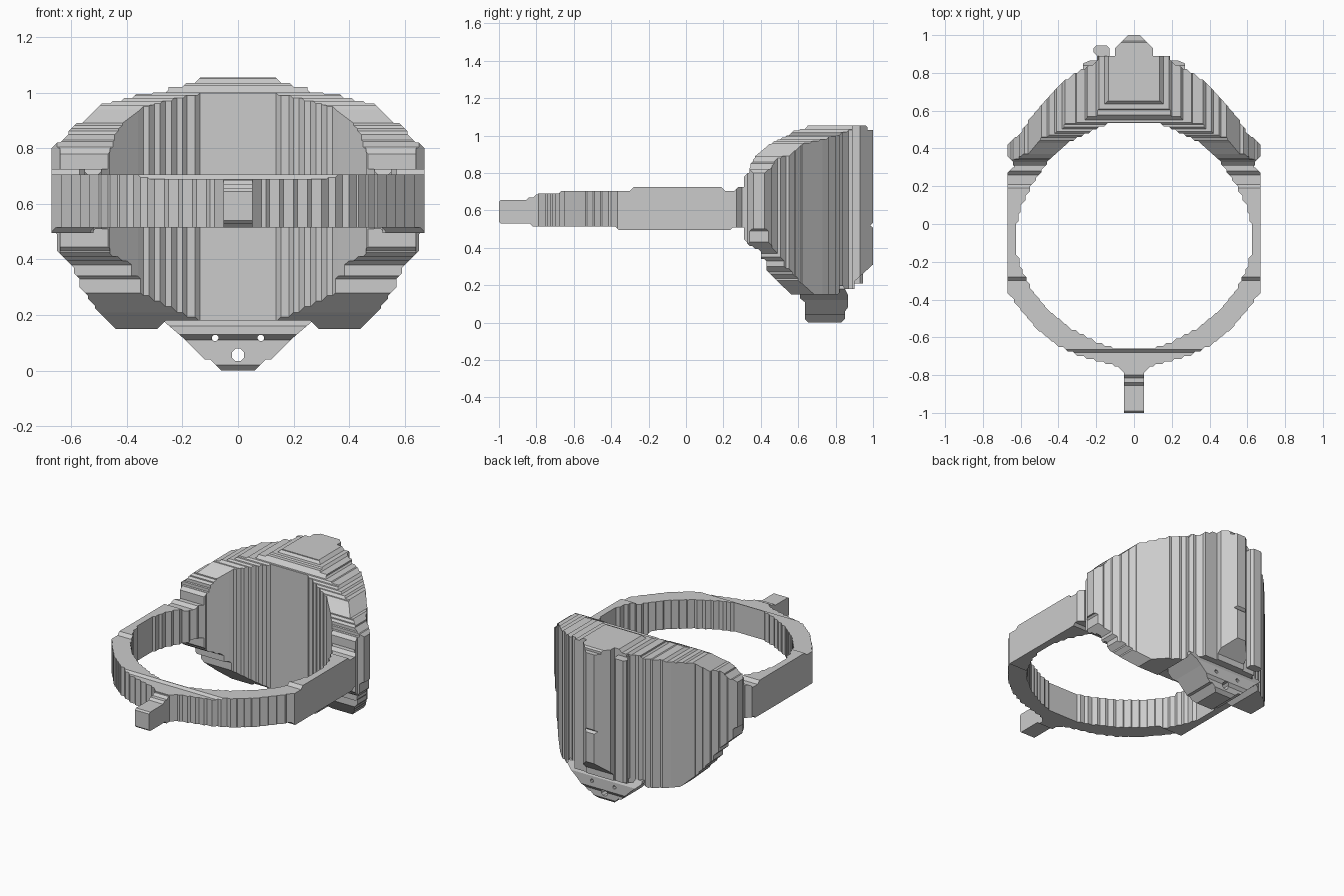
import bpy, bmesh, math

if "Cube" in bpy.data.objects:
    bpy.data.objects.remove(bpy.data.objects["Cube"])

grey = bpy.data.materials.new("matte_grey")
grey.diffuse_color = (0.6, 0.6, 0.6, 1)
grey.use_nodes = True
grey.node_tree.nodes["Principled BSDF"].inputs["Base Color"].default_value = grey.diffuse_color


def prism(name, pts, axis, lo, hi):
    """Extrude a 2D outline along x, y or z."""
    place = {"x": lambda a, b, t: (t, a, b),
             "y": lambda a, b, t: (a, t, b),
             "z": lambda a, b, t: (a, b, t)}[axis]
    bm = bmesh.new()
    low = [bm.verts.new(place(a, b, lo)) for a, b in pts]
    high = [bm.verts.new(place(a, b, hi)) for a, b in pts]
    bm.faces.new(low)
    bm.faces.new(high[::-1])
    n = len(pts)
    for i in range(n):
        j = (i + 1) % n
        bm.faces.new((low[i], high[i], high[j], low[j]))
    bmesh.ops.recalc_face_normals(bm, faces=bm.faces)
    me = bpy.data.meshes.new(name)
    bm.to_mesh(me)
    bm.free()
    me.materials.append(grey)
    ob = bpy.data.objects.new(name, me)
    bpy.context.collection.objects.link(ob)
    return ob


def stair(pts, size=0.05):
    """Turn sloped runs into steps: a straight tread, then a 45 degree chamfer."""
    out = []
    for (ax, ay), (bx, by) in zip(pts, pts[1:]):
        dx, dy = bx - ax, by - ay
        n = max(1, round(math.hypot(dx, dy) / size)) if abs(dx * dy) > 1e-6 else 1
        sx, sy = dx / n, dy / n
        m = min(abs(sx), abs(sy))
        for i in range(n):
            x, y = ax + sx * i, ay + sy * i
            out.append((x, y))
            if 0.004 < m and abs(abs(sx) - abs(sy)) > 0.004:
                out.append((x + sx - math.copysign(m, sx),
                            y + sy - math.copysign(m, sy)))
    return out + [pts[-1]]


def mirrored(half):
    """Close a right-hand half outline that starts and ends on the centre line."""
    return half + [(-x, y) for x, y in half[-2:0:-1]]


def combine(ob, *cuts):
    """Apply boolean (operation, cutter) pairs and remove the cutters."""
    for op, cutter in cuts:
        mod = ob.modifiers.new(op.lower(), "BOOLEAN")
        mod.operation, mod.object, mod.solver = op, cutter, "EXACT"
    dg = bpy.context.evaluated_depsgraph_get()
    dg.update()
    me = bpy.data.meshes.new_from_object(ob.evaluated_get(dg))
    ob.modifiers.clear()
    ob.data = me
    for _, cutter in cuts:
        bpy.data.objects.remove(cutter)
    return ob


def opening():
    """Round stepped opening shared by the band and the face shell."""
    half = [(0, .535), (.11, .535), (.2, .5), (.36, .42), (.46, .33), (.55, .2),
            (.6, .1), (.625, 0), (.625, -.12), (.59, -.24), (.53, -.36),
            (.44, -.47), (.33, -.56), (.2, -.63), (.11, -.66), (0, -.66)]
    return prism("opening_cutter", mirrored(stair(half)), "z", -.3, 1.4)


def round_hole(x, z, r):
    ring = [(x + r * math.cos(math.tau * (i + .5) / 8),
             z + r * math.sin(math.tau * (i + .5) / 8)) for i in range(8)]
    return prism("hole_cutter", ring, "y", .4, 1.2)


# Face shell: plan, front and side outlines intersected
plan = [(0, 1), (.03, 1), (.10, .93), (.10, .89), (.19, .89), (.22, .84), (.3, .8),
        (.4, .73), (.5, .62), (.56, .55), (.62, .46), (.67, .42), (.67, .36),
        (.64, .33), (.64, .27), (0, .27)]
front = [(0, 1.055), (.135, 1.055), (.155, 1.035), (.185, 1.035), (.2, 1.02),
         (.25, 1.02), (.26, 1.0), (.31, .995), (.38, .98), (.46, .96), (.52, .93),
         (.56, .89), (.61, .86), (.64, .82), (.67, .8), (.67, .5), (.65, .49),
         (.65, .43), (.59, .37), (.57, .33), (.54, .27), (.49, .2), (.44, .15),
         (.31, .15), (.26, .18), (0, .18)]
side = stair([(.31, .45), (.34, .41), (.4, .38), (.4, .34), (.43, .33), (.43, .28),
              (.5, .21), (.57, .145), (.6, .14), (.84, .14), (.9, .18), (.9, .22),
              (1.01, .32), (1.01, 1.03), (.97, 1.03), (.96, 1.055), (.65, 1.055),
              (.635, 1.035), (.57, 1.02), (.55, 1.0), (.48, .97), (.43, .94),
              (.37, .89), (.345, .85), (.335, .8), (.31, .78)], .03)
combine(prism("face_shell", mirrored(stair(plan)), "z", -.1, 1.2),
        ("INTERSECT", prism("front_cutter", mirrored(stair(front)), "y", .1, 1.2)),
        ("INTERSECT", prism("side_cutter", side, "x", -.8, .8)),
        ("DIFFERENCE", opening()),
        ("DIFFERENCE", prism("slot_cutter", [(.985, .52), (1.02, .49), (1.02, .55)],
                             "x", -.1, .1)))

# Small upright tab beside the centre ridge
prism("side_tab", [(-.13, .85), (-.13, .93), (-.145, .945), (-.2, .945), (-.215, .93),
                   (-.215, .91), (-.195, .89), (-.195, .85)], "z", .21, 1.015)

# Pointed chin with three holes
chin_side = [(.61, .13), (.635, .11), (.635, .02), (.655, 0), (.83, 0), (.85, .02),
             (.85, .06), (.865, .08), (.865, .15), (.84, .2), (.66, .2), (.61, .16)]
chin_front = [(0, .2), (.27, .2), (.27, .18), (.2, .12), (.18, .1), (.12, .04),
              (.1, .04), (.06, 0), (0, 0)]
combine(prism("chin", chin_side, "x", -.5, .5),
        ("INTERSECT", prism("chin_cutter", mirrored(chin_front), "y", .4, 1.2)),
        ("DIFFERENCE", round_hole(0, .057, .024)),
        ("DIFFERENCE", round_hole(.082, .118, .012)),
        ("DIFFERENCE", round_hole(-.082, .118, .012)))

# Head band: ring plan trimmed to its stepped height
band = [(0, .37), (.635, .37), (.635, .3), (.67, .27), (.67, -.35), (.6, -.45),
        (.5, -.57), (.4, -.65), (.3, -.70), (.1, -.755), (.05, -.79), (0, -.79)]
band_side = [(-.85, .69), (-.68, .69), (-.665, .705), (-.3, .705), (-.28, .725),
             (.19, .725), (.21, .705), (.26, .705), (.28, .725), (.4, .725),
             (.4, .51), (.25, .51), (.235, .495), (-.36, .495), (-.38, .515),
             (-.85, .515)]
combine(prism("head_band", mirrored(stair(band)), "z", .3, .9),
        ("INTERSECT", prism("height_cutter", band_side, "x", -.8, .8)),
        ("DIFFERENCE", opening()))

# Rear peg
prism("rear_peg", [(-.72, .685), (-.8, .685), (-.815, .67), (-.84, .67), (-.855, .655),
                   (-.99, .655), (-1, .645), (-1, .54), (-.99, .53), (-.835, .53),
                   (-.82, .515), (-.72, .515)], "x", -.052, .052)
